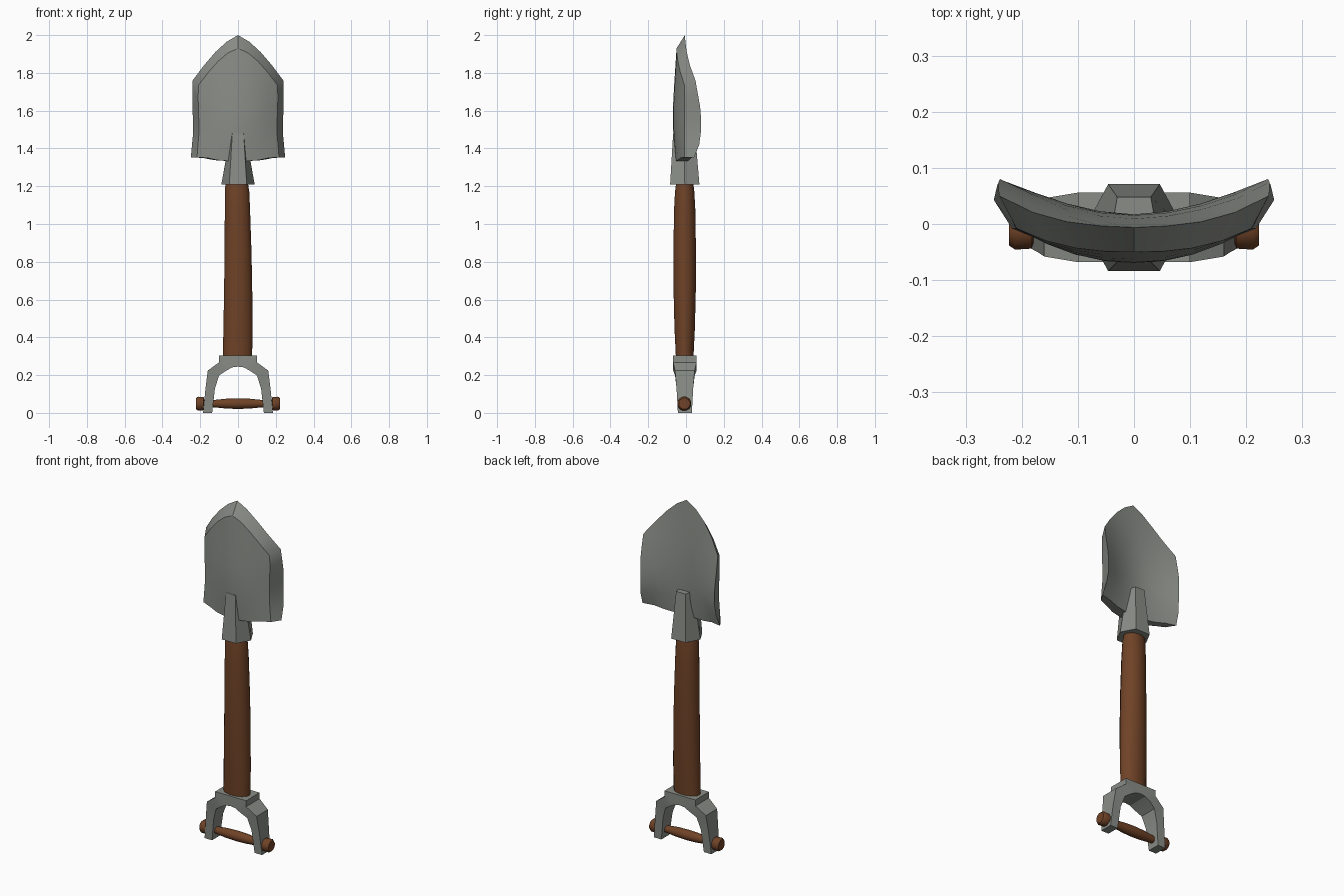
import bpy, bmesh, math
from mathutils import Vector

cube = bpy.data.objects.get("Cube")
if cube:
    bpy.data.objects.remove(cube, do_unlink=True)


def material(name, rgb):
    mat = bpy.data.materials.new(name)
    mat.use_nodes = True
    mat.diffuse_color = (*rgb, 1)
    mat.node_tree.nodes["Principled BSDF"].inputs["Base Color"].default_value = (*rgb, 1)
    return mat


STEEL = material("grey steel", (0.25, 0.265, 0.24))
WOOD = material("brown wood", (0.16, 0.055, 0.02))


def finish(name, bm, mat, angle):
    bmesh.ops.remove_doubles(bm, verts=bm.verts, dist=0.0002)
    bmesh.ops.recalc_face_normals(bm, faces=bm.faces)
    mesh = bpy.data.meshes.new(name)
    bm.to_mesh(mesh)
    bm.free()
    mesh.materials.append(mat)
    obj = bpy.data.objects.new(name, mesh)
    bpy.context.collection.objects.link(obj)
    bpy.ops.object.select_all(action='DESELECT')
    obj.select_set(True)
    bpy.context.view_layer.objects.active = obj
    bpy.ops.object.shade_smooth_by_angle(angle=math.radians(angle))
    return obj


def loft(name, rings, mat, angle):
    """Skin a list of closed rings and cap both ends."""
    bm = bmesh.new()
    loops = [[bm.verts.new(p) for p in ring] for ring in rings]
    n = len(loops[0])
    for a, b in zip(loops, loops[1:]):
        for i in range(n):
            j = (i + 1) % n
            bm.faces.new((a[i], a[j], b[j], b[i]))
    bm.faces.new(loops[0])
    bm.faces.new(loops[-1])
    return finish(name, bm, mat, angle)


def lerp_table(table, t):
    """Piecewise linear lookup in (key, value) pairs."""
    for (k0, v0), (k1, v1) in zip(table, table[1:]):
        if t <= k1:
            return v0 + (v1 - v0) * max(0, t - k0) / (k1 - k0)
    return table[-1][1]


# Blade: dished back sheet, inset front sheet, joined by a bevelled rim
TOP = [(0, 2.0), (0.25, 1.965), (0.5, 1.91), (0.75, 1.84), (1, 1.76)]
BOTTOM = [(0, 1.33), (0.5, 1.338), (0.85, 1.355), (1, 1.352)]
WIDTH = [(1.35, 0.25), (1.5, 0.236), (1.65, 0.243), (1.76, 0.24), (2, 0.24)]
EDGE_Y = [(1.35, 0.042), (1.42, 0.07), (1.52, 0.083), (1.62, 0.075), (1.76, 0.05), (2, -0.005)]
BACK_Y = [(1.33, 0.005), (1.5, 0.018), (1.7, 0.015), (1.9, 0.0), (2, -0.006)]
FRONT_Y = [(1.33, -0.055), (1.5, -0.07), (1.6, -0.07), (1.75, -0.062), (1.93, -0.05)]
COLUMNS = [-1, -0.75, -0.5, -0.25, 0, 0.25, 0.5, 0.75, 1]
ROWS = 6


def blade_point(t, s, front):
    a = abs(t)
    low, high = lerp_table(BOTTOM, a), lerp_table(TOP, a)
    if front:
        high -= 0.07 - 0.045 * a
    z = low + (high - low) * s
    x = t * lerp_table(WIDTH, z)
    if front:
        y0 = lerp_table(FRONT_Y, z)
        return Vector((x * 0.87, y0 + (-0.008 - y0) * a ** 2, z))
    y0 = lerp_table(BACK_Y, z)
    return Vector((x, y0 + (lerp_table(EDGE_Y, z) - y0) * a ** 1.8, z))


bm = bmesh.new()
sheets = [[[bm.verts.new(blade_point(t, r / ROWS, front)) for r in range(ROWS + 1)]
           for t in COLUMNS] for front in (False, True)]
for grid in sheets:
    for a, b in zip(grid, grid[1:]):
        for r in range(ROWS):
            bm.faces.new((a[r], b[r], b[r + 1], a[r + 1]))


def outline(grid):
    return (grid[0] + [c[-1] for c in grid[1:-1]] + grid[-1][::-1]
            + [c[0] for c in grid[-2:0:-1]])


back_rim, front_rim = outline(sheets[0]), outline(sheets[1])
for i in range(len(back_rim)):
    j = (i + 1) % len(back_rim)
    bm.faces.new((back_rim[i], back_rim[j], front_rim[j], front_rim[i]))
finish("blade", bm, STEEL, 30)


# Socket: tapered six-sided sleeve
def hexagon(z, side, face, y0, y1):
    mid = (y0 + y1) / 2
    return [(-side, mid, z), (-face, y0, z), (face, y0, z),
            (side, mid, z), (face, y1, z), (-face, y1, z)]


loft("socket", [hexagon(1.21, 0.088, 0.046, -0.084, 0.071),
                hexagon(1.48, 0.04, 0.03, -0.068, 0.048)], STEEL, 20)

# Shaft: slightly bent, swelling round pole (height, x centre, x radius, y radius)
SHAFT = [(0.27, -0.003, 0.08, 0.047), (0.45, 0, 0.08, 0.056), (0.65, 0.001, 0.077, 0.061),
         (0.85, 0, 0.074, 0.062), (1.08, -0.003, 0.069, 0.058),
         (1.17, -0.005, 0.067, 0.053), (1.23, -0.007, 0.06, 0.045)]
SIDES = 12
ANGLES = [2 * math.pi * (i + 0.5) / SIDES for i in range(SIDES)]
loft("shaft", [[(cx + rx * math.cos(a), -0.007 + ry * math.sin(a), z) for a in ANGLES]
               for z, cx, rx, ry in SHAFT], WOOD, 45)

# Yoke: forked bracket (outer x, outer z, inner x, inner z, half depth)
YOKE = [(0.1, 0.303, 0.03, 0.241, 0.062), (0.1, 0.268, 0.06, 0.225, 0.062),
        (0.16, 0.224, 0.1, 0.198, 0.052), (0.172, 0.13, 0.122, 0.13, 0.044),
        (0.185, 0.0, 0.137, 0.0, 0.037)]


def yoke_ring(side, ox, oz, ix, iz, d):
    y = -0.006
    return [(side * ox, y - d, oz), (side * ox, y + d, oz),
            (side * ix, y + d, iz), (side * ix, y - d, iz)]


crown = (0, 0.303, 0, 0.245, 0.062)
stations = ([(-1, *p) for p in YOKE[::-1]] + [(1, *crown)] + [(1, *p) for p in YOKE])
loft("yoke", [yoke_ring(*s) for s in stations], STEEL, 20)

# Grip: turned crossbar with an end knob on each side (x, radius)
HALF = [(0, 0.029), (0.06, 0.027), (0.13, 0.02), (0.178, 0.02),
        (0.182, 0.036), (0.212, 0.038), (0.223, 0.03)]
profile = [(-x, r) for x, r in HALF[:0:-1]] + HALF
loft("grip", [[(x, -0.009 + r * math.cos(a), 0.049 + r * math.sin(a)) for a in ANGLES]
              for x, r in profile], WOOD, 45)
